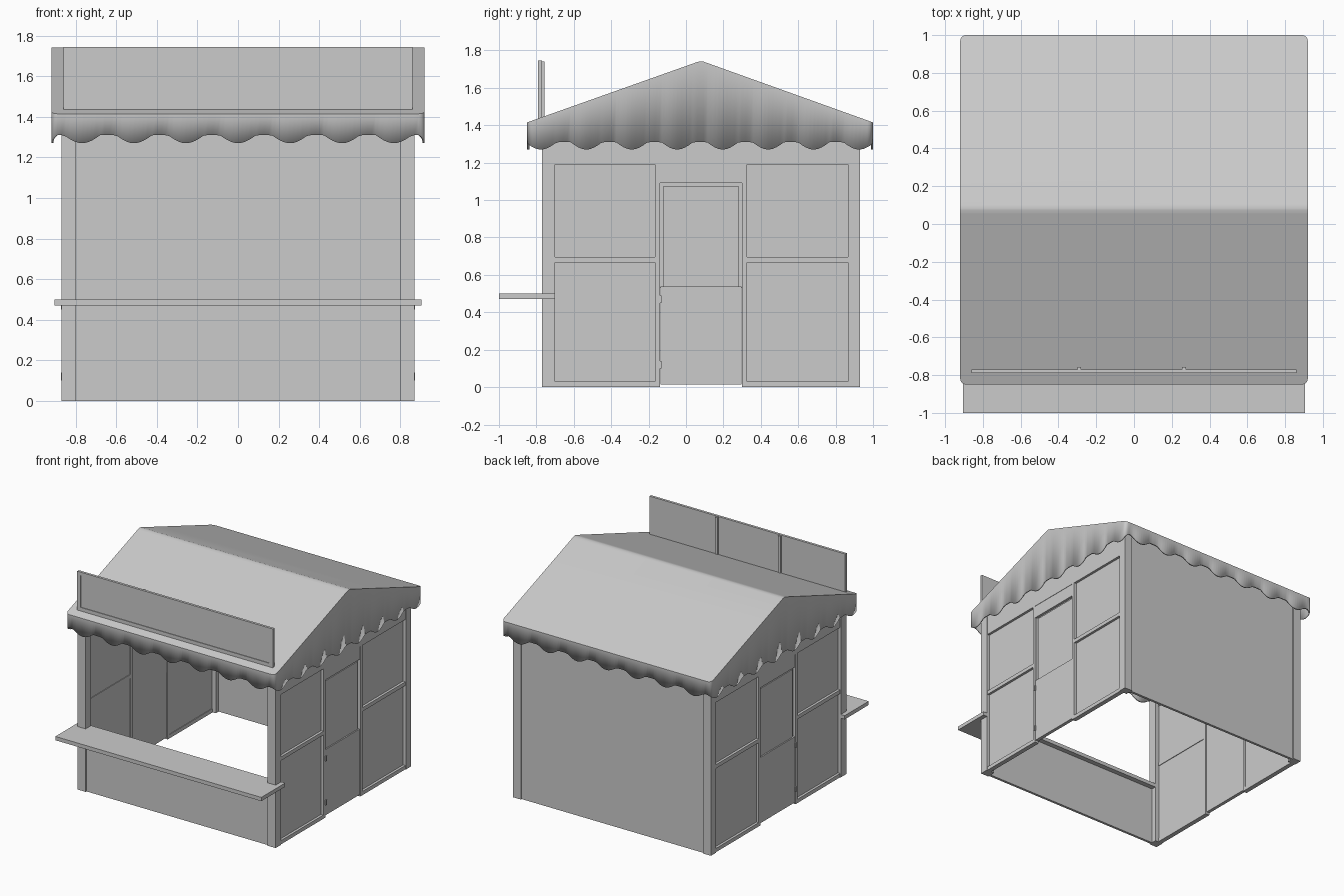
import bpy, bmesh
from math import pi, cos, sin

if "Cube" in bpy.data.objects:
    bpy.data.objects.remove(bpy.data.objects["Cube"])


def finish(name, bm, mirror=False):
    me = bpy.data.meshes.new(name)
    bm.to_mesh(me)
    bm.free()
    ob = bpy.data.objects.new(name, me)
    bpy.context.collection.objects.link(ob)
    if mirror:
        ob.modifiers.new("Mirror", 'MIRROR').use_axis[0] = True
    return ob


def box(name, x, y, z, mirror=False):
    """Box from (min, max) pairs, optionally mirrored across x."""
    bm = bmesh.new()
    bmesh.ops.create_cube(bm, size=1)
    for v in bm.verts:
        for i, (a, b) in enumerate((x, y, z)):
            v.co[i] = a if v.co[i] < 0 else b
    return finish(name, bm, mirror)


# corner posts
for label, y in (("front", (-0.77, -0.70)), ("back", (0.865, 0.93))):
    box(label + "_corner_post", (0.80, 0.87), y, (0, 1.42), True)

# front panel, back wall and serving counter
box("front_panel", (-0.80, 0.80), (-0.76, -0.74), (0, 0.47))
box("back_wall", (-0.80, 0.80), (0.90, 0.92), (0, 1.42))
box("counter", (-0.905, 0.905), (-1.0, -0.70), (0.47, 0.50))

# side walls: recessed panels framed by rails
OUT, INN = 0.865, 0.828
for label, y0, y1 in (("front", -0.70, -0.165), ("back", 0.325, 0.865)):
    box(label + "_side_panel", (0.833, 0.845), (y0, y1), (0.0, 1.2), True)
    for i, z in enumerate(((0, 0.03), (0.665, 0.695))):
        box(f"{label}_side_rail_{i}", (INN, OUT), (y0, y1), z, True)
box("side_header", (INN, OUT), (-0.70, 0.865), (1.19, 1.42), True)
for label, y in (("front", (-0.165, -0.14)), ("back", (0.30, 0.325))):
    box(label + "_door_post", (INN, OUT), y, (0, 1.19), True)

# side doors with recessed closed window
box("door_lower", (0.835, 0.862), (-0.137, 0.297), (0.015, 0.537), True)
box("door_top", (0.835, 0.862), (-0.14, 0.30), (1.09, 1.19), True)
box("window_recess", (0.835, 0.842), (-0.14, 0.30), (0.53, 1.09), True)
box("window_shutter", (0.838, 0.852), (-0.12, 0.28), (0.535, 1.075), True)
for i, z in enumerate((0.10, 0.45)):
    box(f"door_hinge_{i}", (0.855, 0.872), (-0.142, -0.13), (z, z + 0.04), True)

# sign board above the front eave
box("sign_panel", (-0.84, 0.84), (-0.785, -0.77), (1.45, 1.73))
box("sign_frame_top", (-0.86, 0.86), (-0.79, -0.77), (1.72, 1.745))
box("sign_frame_bottom", (-0.86, 0.86), (-0.79, -0.77), (1.435, 1.465))
box("sign_frame_end", (0.832, 0.86), (-0.79, -0.77), (1.465, 1.72), True)
for i, x in enumerate((-0.29, 0.265)):
    box(f"sign_rib_{i}", (x - 0.01, x + 0.01), (-0.77, -0.757), (1.44, 1.74))

# gabled roof canopy with scalloped valance
HX, Y0, Y1, RIDGE, R = 0.92, -0.85, 1.0, 0.08, 0.03


def roof_z(y):
    slope = (y - Y0) / (RIDGE - Y0) if y < RIDGE else (Y1 - y) / (Y1 - RIDGE)
    return 1.415 + 0.33 * min(slope, 0.99)


def scallop(s, period, phase):
    t = (s / period + phase + 0.5) % 1 - 0.5
    return 1.31 - 0.04 * (cos(pi * t / 0.7) if abs(t) < 0.35 else 0)


def lerp(a, b, n):
    return [a + (b - a) * i / n for i in range(n + 1)]


def front_low(x):
    return scallop(x, 0.256, 0)


def side_low(y):
    return scallop(y - 0.075, 0.243, 0.5)


xs = lerp(-HX + R, HX - R, 84)
ys = sorted(lerp(Y0 + R, Y1 - R, 88) + [0.06, 0.08, 0.10])


def corner(cx, cy, start, z0, z1):
    return [(cx + R * cos(start + pi / 2 * i / 4), cy + R * sin(start + pi / 2 * i / 4),
             z0 + (z1 - z0) * i / 4) for i in (1, 2, 3)]


zf, zs, zb = front_low(xs[0]), side_low(ys[0]), side_low(ys[-1])
rim = [(x, Y0, front_low(x)) for x in xs]
rim += corner(HX - R, Y0 + R, -pi / 2, zf, zs)
rim += [(HX, y, side_low(y)) for y in ys]
rim += corner(HX - R, Y1 - R, 0, zb, zf)
rim += [(x, Y1, front_low(x)) for x in reversed(xs)]
rim += corner(-HX + R, Y1 - R, pi / 2, zf, zb)
rim += [(-HX, y, side_low(y)) for y in reversed(ys)]
rim += corner(-HX + R, Y0 + R, pi, zs, zf)

bm = bmesh.new()
top = [bm.verts.new((x, y, roof_z(y))) for x, y, z in rim]
low = [bm.verts.new(p) for p in rim]
n = len(rim)
for i in range(n):
    j = (i + 1) % n
    bm.faces.new((low[i], low[j], top[j], top[i]))
for a, b in ((Y0, 0.06), (0.06, 0.08), (0.08, 0.10), (0.10, Y1)):
    bm.faces.new([v for v in top if a - 1e-5 <= v.co.y <= b + 1e-5])
roof = finish("roof_canopy", bm)
bpy.context.view_layer.objects.active = roof
roof.select_set(True)
bpy.ops.object.shade_smooth_by_angle(angle=0.5)
mod = roof.modifiers.new("Thickness", 'SOLIDIFY')
mod.thickness = 0.012
mod.offset = -1
